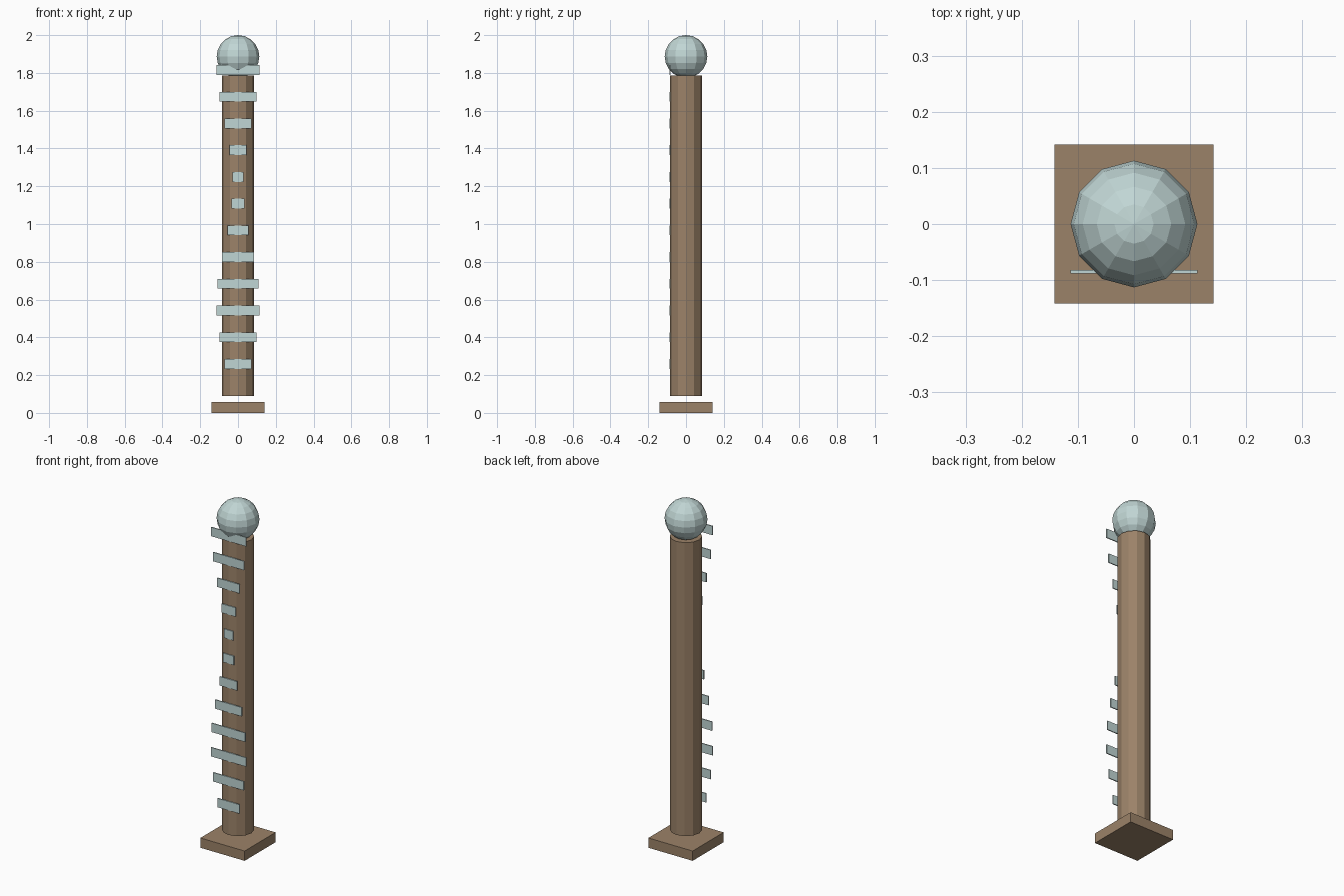
import bpy
import math

cube = bpy.data.objects.get("Cube")
if cube:
    bpy.data.objects.remove(cube, do_unlink=True)


def make_material(name, colour):
    mat = bpy.data.materials.new(name)
    mat.use_nodes = True
    mat.diffuse_color = colour
    mat.node_tree.nodes["Principled BSDF"].inputs["Base Color"].default_value = colour
    return mat


wood = make_material("brown wood", (0.33, 0.225, 0.14, 1))
pale = make_material("pale blue", (0.53, 0.67, 0.66, 1))


def finish(name, mat):
    obj = bpy.context.object
    obj.name = name
    obj.data.materials.append(mat)
    return obj


def box(name, mat, size, centre):
    bpy.ops.mesh.primitive_cube_add(size=1, location=centre)
    obj = finish(name, mat)
    obj.scale = size
    bpy.ops.object.transform_apply(location=False, rotation=False, scale=True)
    return obj


# Square foot, with a small gap below the pole
box("base", wood, (0.283, 0.283, 0.0566), (0, 0, 0.0283))

# Twelve-sided pole
pole_radius, pole_bottom, pole_top = 0.085, 0.09, 1.787
bpy.ops.mesh.primitive_cylinder_add(
    vertices=12, radius=pole_radius, depth=pole_top - pole_bottom,
    location=(0, 0, (pole_bottom + pole_top) / 2))
finish("pole", wood)

# Faceted ball on top
ball_radius = 0.113
bpy.ops.mesh.primitive_uv_sphere_add(
    segments=12, ring_count=10, radius=ball_radius,
    location=(0, 0, 2 - ball_radius))
finish("ball", pale)

# Thin front slats whose widths follow a wave up the pole
for i in range(12):
    width = 0.1415 + 0.085 * math.sin(0.7 * i)
    box(f"slat_{i + 1}", pale, (width, 0.0057, 0.052),
        (0, -pole_radius, 0.259 + 0.1415 * i))
